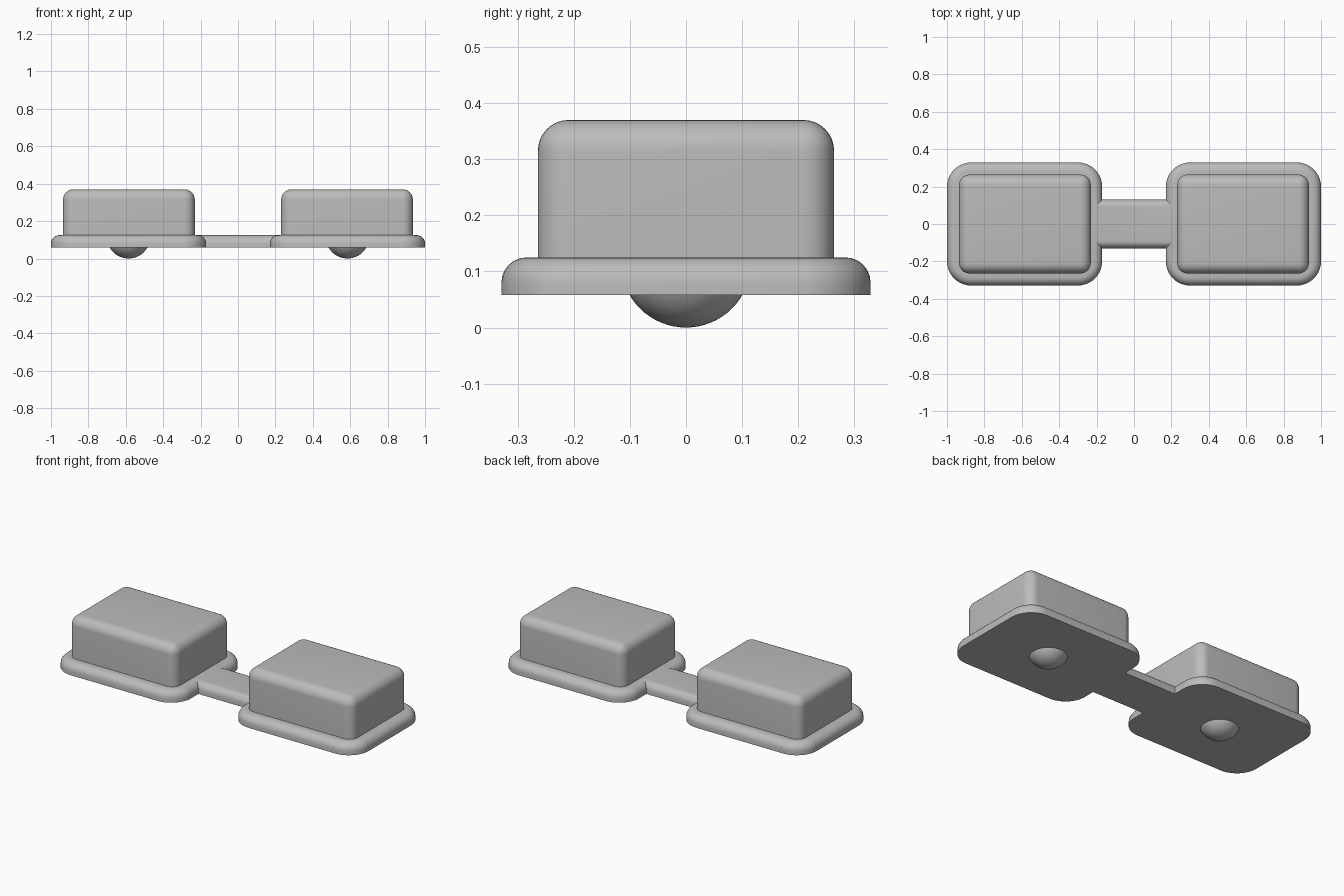
import bpy, bmesh
from math import cos, sin, pi

cube = bpy.data.objects.get("Cube")
if cube:
    bpy.data.objects.remove(cube, do_unlink=True)

grey = bpy.data.materials.new("plain_grey")
grey.use_nodes = True
grey.diffuse_color = (0.5, 0.5, 0.5, 1)
grey.node_tree.nodes["Principled BSDF"].inputs["Base Color"].default_value = (0.5, 0.5, 0.5, 1)

CENTRE = 0.585          # x of each half
BOTTOM, TOP = 0.058, 0.125


def finish(name, bm):
    bmesh.ops.recalc_face_normals(bm, faces=bm.faces[:])
    mesh = bpy.data.meshes.new(name)
    bm.to_mesh(mesh)
    bm.free()
    mesh.materials.append(grey)
    obj = bpy.data.objects.new(name, mesh)
    bpy.context.collection.objects.link(obj)
    bpy.ops.object.select_all(action='DESELECT')
    obj.select_set(True)
    bpy.context.view_layer.objects.active = obj
    bpy.ops.object.shade_smooth_by_angle(angle=pi / 6)
    return obj


def arc(cx, cy, r, start, steps=10):
    return [(cx + r * cos(start + pi / 2 * i / steps),
             cy + r * sin(start + pi / 2 * i / steps)) for i in range(steps + 1)]


# Base: two rounded plates joined by a narrow bridge, one outline
half_y, corner, inner, bridge = 0.329, 0.13, 0.17, 0.13
right = [(inner, -bridge)]
right += arc(inner + corner, -half_y + corner, corner, pi)
right += arc(1 - corner, -half_y + corner, corner, -pi / 2)
right += arc(1 - corner, half_y - corner, corner, 0)
right += arc(inner + corner, half_y - corner, corner, pi / 2)
right += [(inner, bridge)]
outline = right + [(-x, -y) for x, y in right]

bm = bmesh.new()
face = bm.faces.new([bm.verts.new((x, y, BOTTOM)) for x, y in outline])
lifted = bmesh.ops.extrude_face_region(bm, geom=[face], use_keep_orig=True)
for v in lifted["geom"]:
    if isinstance(v, bmesh.types.BMVert):
        v.co.z = TOP
rim = [e for e in bm.edges if all(v.co.z > TOP - 0.001 for v in e.verts)]
bmesh.ops.bevel(bm, geom=rim, offset=0.045, segments=6, profile=0.5, affect='EDGES')
finish("base_plate", bm)

for side, sign in (("left", 1), ("right", -1)):
    # Rounded block on top of the plate
    bm = bmesh.new()
    bmesh.ops.create_cube(bm, size=1)
    z0, z1 = TOP - 0.01, 0.37
    for v in bm.verts:
        v.co = (sign * 0.583 + v.co.x * 0.704, v.co.y * 0.528, z1 if v.co.z > 0 else z0)
    rounded = [e for e in bm.edges if any(v.co.z > TOP for v in e.verts)]
    bmesh.ops.bevel(bm, geom=rounded, offset=0.055, segments=8, profile=0.5, affect='EDGES')
    finish(side + "_block", bm)

    # Domed foot under the plate
    bm = bmesh.new()
    radius = 0.116
    bmesh.ops.create_uvsphere(bm, u_segments=40, v_segments=32, radius=radius)
    bmesh.ops.translate(bm, verts=bm.verts[:], vec=(sign * CENTRE, 0, radius))
    bmesh.ops.bisect_plane(bm, geom=bm.verts[:] + bm.edges[:] + bm.faces[:],
                           plane_co=(0, 0, BOTTOM + 0.002), plane_no=(0, 0, 1), clear_outer=True)
    finish(side + "_foot", bm)
